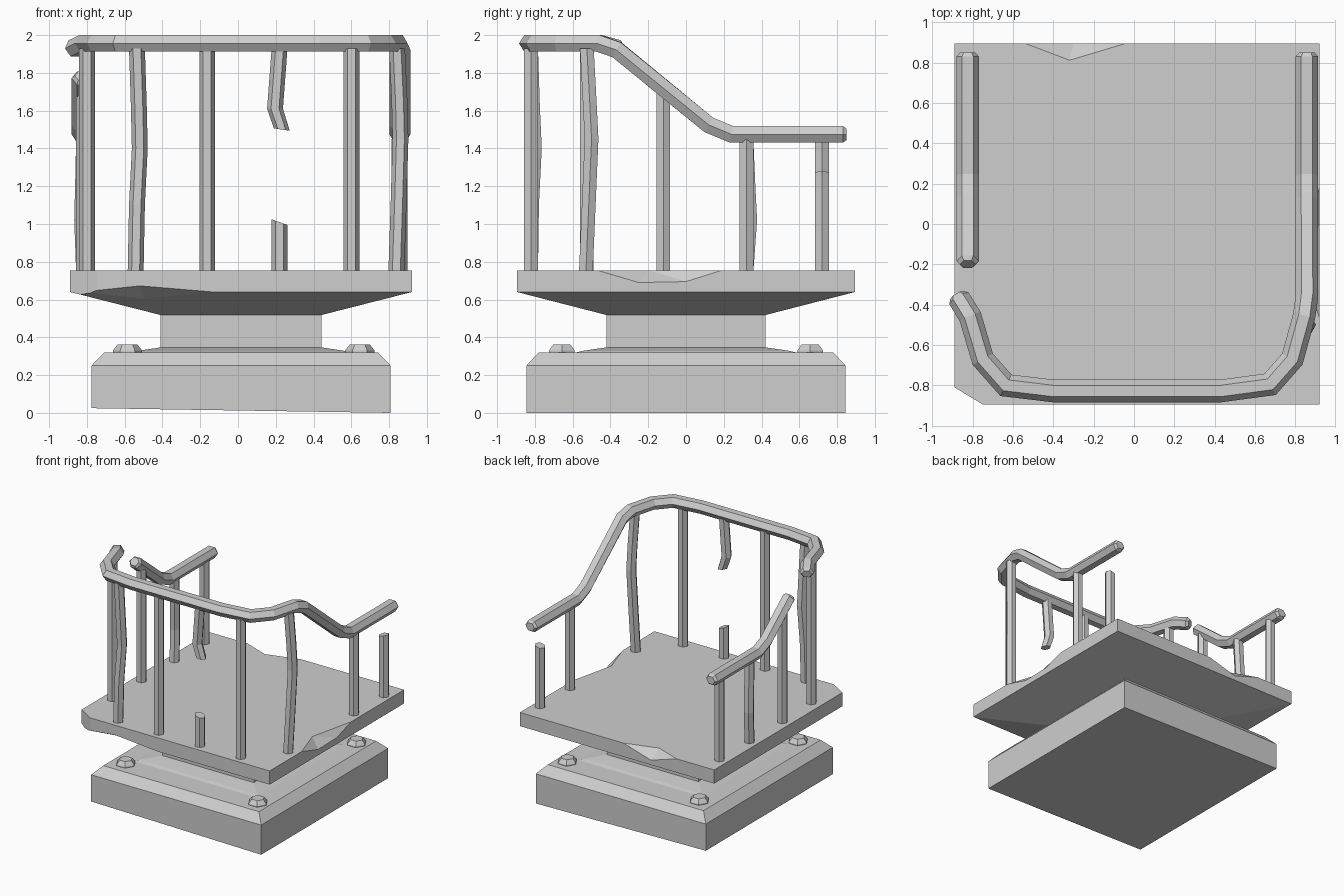
import bpy
import bmesh
from math import cos, sin, pi
from mathutils import Vector

if "Cube" in bpy.data.objects:
    bpy.data.objects.remove(bpy.data.objects["Cube"], do_unlink=True)

GREY = (0.62, 0.62, 0.62, 1)
stone = bpy.data.materials.new("weathered grey")
stone.use_nodes = True
stone.diffuse_color = GREY
bsdf = next(n for n in stone.node_tree.nodes if n.type == "BSDF_PRINCIPLED")
bsdf.inputs["Base Color"].default_value = GREY
bsdf.inputs["Roughness"].default_value = 0.8


def finish(name, bm):
    """Turn a bmesh into a named, flat-shaded object."""
    bmesh.ops.recalc_face_normals(bm, faces=bm.faces)
    mesh = bpy.data.meshes.new(name)
    bm.to_mesh(mesh)
    bm.free()
    mesh.materials.append(stone)
    obj = bpy.data.objects.new(name, mesh)
    bpy.context.scene.collection.objects.link(obj)
    return obj


def loft(name, rings):
    """Skin a list of equal-length point rings and cap both ends."""
    bm = bmesh.new()
    loops = [[bm.verts.new(p) for p in ring] for ring in rings]
    n = len(loops[0])
    for a, b in zip(loops, loops[1:]):
        for i in range(n):
            j = (i + 1) % n
            bm.faces.new((a[i], a[j], b[j], b[i]))
    bm.faces.new(loops[0][::-1])
    bm.faces.new(loops[-1])
    return finish(name, bm)


def rect(hx, hy, z, tilt=0):
    """Rectangular ring; tilt lifts its right-hand side."""
    cx = 0.016
    return [(cx + sx * hx, sy * hy, z + (tilt if sx < 0 else 0))
            for sx, sy in ((-1, -1), (1, -1), (1, 1), (-1, 1))]


def hexagon(x, y, z, r, slant=0):
    return [(x + r * cos(i * pi / 3), y + r * sin(i * pi / 3),
             z + slant * cos(i * pi / 3)) for i in range(6)]


def post(name, points, slant_top=0, slant_bottom=0, r=0.042):
    """Hexagonal upright through the points, with optional broken ends."""
    rings = [hexagon(*p, r) for p in points]
    rings[0] = hexagon(*points[0], r, slant_bottom)
    rings[-1] = hexagon(*points[-1], r, slant_top)
    return loft(name, rings)


def rail(name, points, wide=0.056, high=0.044):
    """Mitred flat-topped hexagonal sweep with small chamfered ends."""
    pts = [Vector(p) for p in points]
    rings = []
    for i, p in enumerate(pts):
        before = (p - pts[i - 1]).normalized() if i else None
        after = (pts[i + 1] - p).normalized() if i + 1 < len(pts) else None
        a, b = before or after, after or before
        tangent = (a + b).normalized()
        side = Vector((tangent.y, -tangent.x, 0)).normalized()
        up = side.cross(tangent)
        # Widen each joint only in the direction of its bend
        turn = b - a
        stretch = 1 / max(0.5, tangent.dot(b))
        flat = abs(turn.dot(side)) > abs(turn.dot(up))
        w = wide * (stretch if flat else 1)
        h = high * (1 if flat else stretch)

        def ring(centre, s):
            return [centre + s * (side * w * cos(k * pi / 3)
                                  + up * h * sin(k * pi / 3) / sin(pi / 3))
                    for k in range(6)]

        if not before:
            rings += [ring(p, 0.7), ring(p + tangent * 0.02, 1)]
        elif not after:
            rings += [ring(p - tangent * 0.02, 1), ring(p, 0.7)]
        else:
            rings.append(ring(p, 1))
    return loft(name, rings)


def chip(target, points):
    """Break a piece off the target with the convex hull of the points."""
    bm = bmesh.new()
    for p in points:
        bm.verts.new(p)
    hull = bmesh.ops.convex_hull(bm, input=bm.verts)
    loose = {v for v in hull["geom_interior"] if isinstance(v, bmesh.types.BMVert)}
    bmesh.ops.delete(bm, geom=list(loose), context="VERTS")
    cutter = finish("chip_cutter", bm)
    cutter.hide_render = True
    mod = target.modifiers.new("chip", "BOOLEAN")
    mod.operation = "DIFFERENCE"
    mod.solver = "EXACT"
    mod.object = cutter
    bpy.context.view_layer.update()
    graph = bpy.context.evaluated_depsgraph_get()
    mesh = bpy.data.meshes.new_from_object(target.evaluated_get(graph))
    target.modifiers.clear()
    target.data = mesh
    bpy.data.objects.remove(cutter, do_unlink=True)


# Base slab with bevelled top edge and slightly uneven underside
loft("base_slab", [rect(0.792, 0.845, 0, 0.025), rect(0.792, 0.845, 0.25),
                   rect(0.725, 0.78, 0.32)])

# Shallow skirt and neck
loft("neck_skirt", [rect(0.58, 0.6, 0.315), rect(0.55, 0.55, 0.328),
                    rect(0.425, 0.42, 0.347)])
loft("neck", [rect(0.425, 0.42, 0.33), rect(0.425, 0.42, 0.54)])

# Platform with sloping underside
platform = loft("platform", [rect(0.425, 0.42, 0.518), rect(0.905, 0.895, 0.64),
                             rect(0.905, 0.895, 0.755)])

# Broken corner, front underside, back edge and left edge
chip(platform, [(x, y, z) for x, y in ((-0.94, -0.78), (-0.7, -0.925), (-0.94, -0.925))
                for z in (0.5, 0.85)])
chip(platform, [(-0.9, -0.9, 0.635), (-0.52, -0.9, 0.675), (-0.1, -0.9, 0.64),
                (-0.5, -0.75, 0.6), (-0.9, -1, 0.5), (-0.1, -1, 0.5), (-0.5, -1, 0.68)])
chip(platform, [(-0.55, 0.897, 0.757), (-0.32, 0.81, 0.757), (-0.03, 0.897, 0.757),
                (-0.3, 0.895, 0.68), (-0.3, 1, 0.7), (-0.3, 0.87, 0.9)])
chip(platform, [(0.922, -0.48, 0.757), (0.922, 0.2, 0.757), (0.921, -0.25, 0.69),
                (0.921, 0, 0.695), (0.83, -0.2, 0.757), (1, -0.15, 0.7), (0.9, -0.15, 0.9)])

# Four bolts on the base
for side, x in (("right", -0.585), ("left", 0.645)):
    for end, y in (("front", -0.657), ("back", 0.657)):
        loft(f"bolt_{end}_{side}", [hexagon(x, y, 0.31, 0.078), hexagon(x, y, 0.33, 0.078),
                                    hexagon(x, y, 0.363, 0.052)])

# Long handrail: broken end, round the front, down the left side
TOP = 1.956
rail("main_handrail", [
    (-0.878, -0.352, 1.925), (-0.812, -0.46, TOP), (-0.75, -0.67, TOP),
    (-0.635, -0.8, TOP), (-0.4, -0.828, TOP), (0.43, -0.828, TOP),
    (0.675, -0.795, TOP), (0.785, -0.67, TOP), (0.843, -0.46, TOP),
    (0.857, -0.365, 1.922), (0.857, 0.12, 1.525), (0.857, 0.24, 1.475),
    (0.857, 0.85, 1.475)])

# Short surviving handrail on the right side
rail("right_handrail", [(-0.825, -0.2, 1.785), (-0.825, 0.12, 1.525),
                        (-0.825, 0.24, 1.475), (-0.825, 0.85, 1.475)])

# Straight posts
FLOOR = 0.745
for name, x, y, top in (("front_post_middle", -0.163, -0.82, 1.93),
                        ("front_post_left", 0.6, -0.82, 1.93),
                        ("right_post_front", -0.8, -0.525, 1.93),
                        ("right_post_middle", -0.815, -0.12, 1.7),
                        ("right_post_back", -0.815, 0.72, 1.45),
                        ("left_post_middle", 0.855, 0.32, 1.45)):
    post(name, [(x, y, FLOOR), (x, y, top)])

# Bent posts
post("front_post_bent", [(-0.542, -0.82, FLOOR), (-0.535, -0.815, 1.1), (-0.52, -0.8, 1.4),
                         (-0.525, -0.81, 1.62), (-0.535, -0.82, 1.93)])
post("left_post_bent", [(0.838, -0.53, FLOOR), (0.85, -0.515, 1.1), (0.86, -0.5, 1.45),
                        (0.855, -0.51, 1.65), (0.842, -0.525, 1.93)])
post("right_post_bent", [(-0.815, 0.32, FLOOR), (-0.825, 0.34, 1.02),
                         (-0.82, 0.33, 1.22), (-0.815, 0.32, 1.45)])

# Snapped posts
post("front_post_stub", [(0.22, -0.82, FLOOR), (0.22, -0.82, 1.01)], slant_top=-0.015)
post("front_post_hanging", [(0.232, -0.82, 1.5), (0.196, -0.82, 1.61), (0.22, -0.82, 1.93)],
     slant_bottom=-0.006)
post("left_post_stub", [(0.855, 0.72, FLOOR), (0.855, 0.72, 1.27)], slant_top=0.01)
